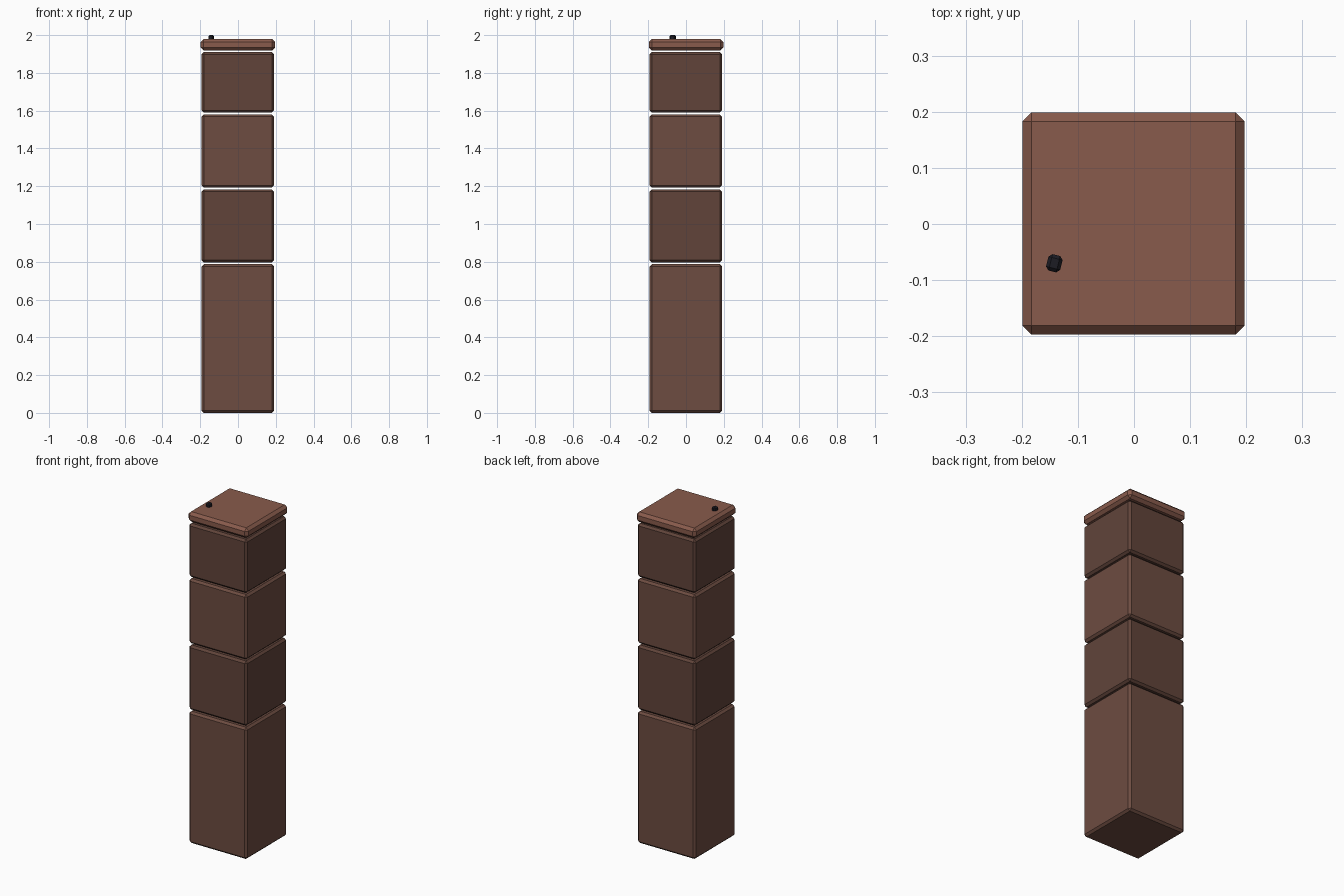
import bpy
import math

if "Cube" in bpy.data.objects:
    bpy.data.objects.remove(bpy.data.objects["Cube"])


def material(name, rgb):
    """Material from 0-255 display colour."""
    def lin(c):
        c /= 255
        return c / 12.92 if c <= 0.04045 else ((c + 0.055) / 1.055) ** 2.4
    m = bpy.data.materials.new(name)
    m.diffuse_color = (*[lin(c) for c in rgb], 1)
    m.use_nodes = True
    m.node_tree.nodes["Principled BSDF"].inputs["Base Color"].default_value = m.diffuse_color
    return m


def block(name, x, y, z0, z1, sx, sy, bevel, mat, turn=0):
    """Chamfered box spanning z0..z1."""
    bpy.ops.mesh.primitive_cube_add(size=1, location=(x, y, (z0 + z1) / 2))
    o = bpy.context.object
    o.name = name
    o.scale = (sx, sy, z1 - z0)
    bpy.ops.object.transform_apply(location=False, rotation=False, scale=True)
    o.rotation_euler.z = math.radians(turn)
    b = o.modifiers.new("chamfer", 'BEVEL')
    b.width = bevel
    b.segments = 1
    o.data.materials.append(mat)
    return o


light = material("light_brown", (109, 76, 65))
dark = material("dark_brown", (97, 68, 58))
cap_brown = material("cap_brown", (137, 91, 76))
black = material("near_black", (28, 28, 36))

# Stacked column blocks with thin open gaps between them
spans = [(0.0, 0.787), (0.797, 1.183), (1.193, 1.58), (1.59, 1.91)]
for i, (z0, z1) in enumerate(spans):
    block(f"column_block_{i + 1}", -0.001, -0.001, z0, z1, 0.384, 0.384, 0.012,
          dark if i % 2 else light)

# Slightly wider cap slab
block("cap_slab", -0.001, 0.001, 1.919, 1.979, 0.396, 0.396, 0.016, cap_brown)

# Small dark knob resting on the cap
block("top_knob", -0.142, -0.07, 1.973, 2.0, 0.026, 0.03, 0.006, black, turn=-14)
